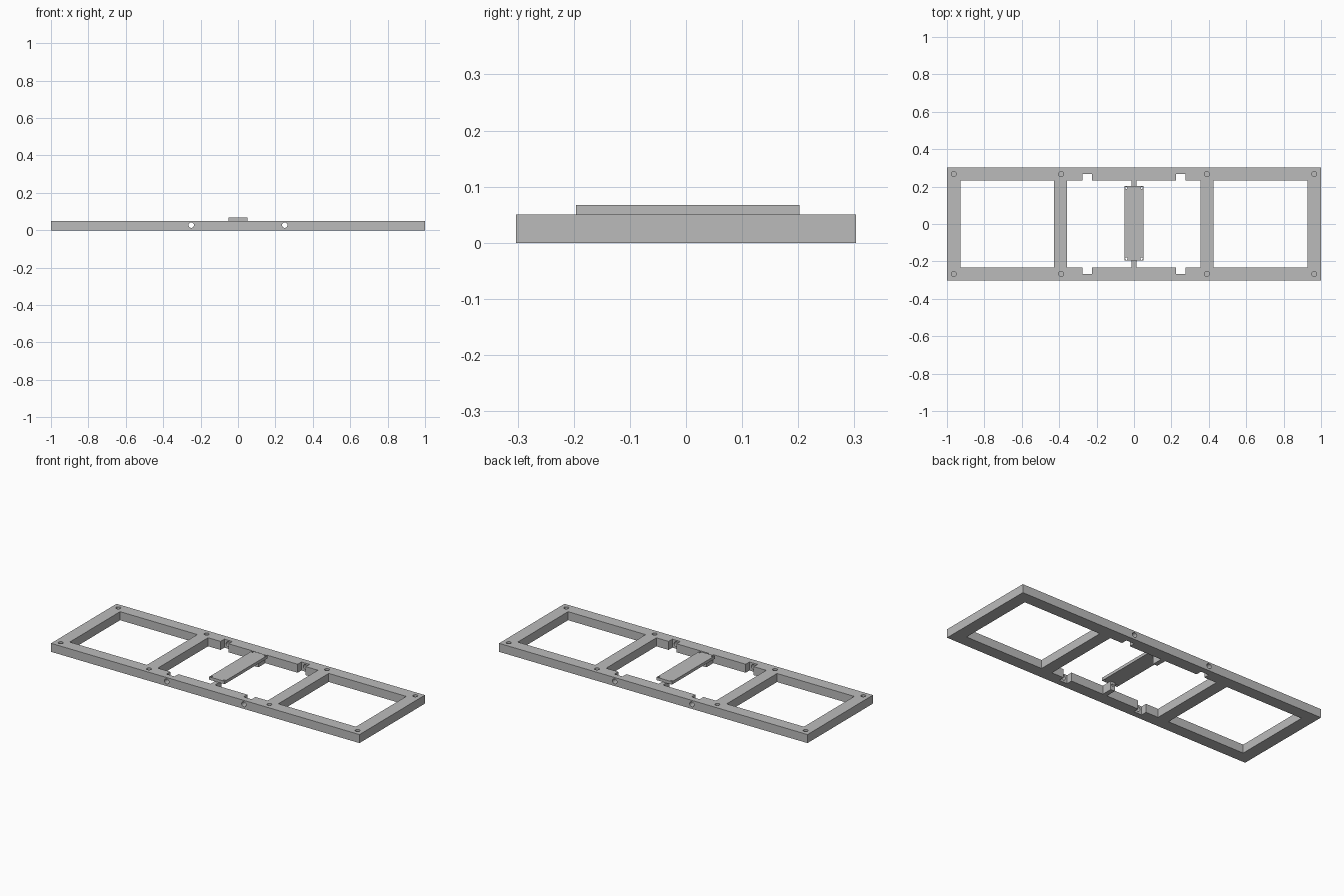
import bpy, bmesh, math
from mathutils import Matrix, Vector

if "Cube" in bpy.data.objects:
    bpy.data.objects.remove(bpy.data.objects["Cube"])

grey = bpy.data.materials.new("plain_grey")
grey.diffuse_color = (0.5, 0.5, 0.5, 1)
grey.use_nodes = True
grey.node_tree.nodes["Principled BSDF"].inputs["Base Color"].default_value = grey.diffuse_color


def add_object(name, bm):
    mesh = bpy.data.meshes.new(name)
    bm.to_mesh(mesh)
    bm.free()
    mesh.materials.append(grey)
    ob = bpy.data.objects.new(name, mesh)
    bpy.context.collection.objects.link(ob)
    return ob


def box(name, x0, x1, y0, y1, z0, z1):
    bm = bmesh.new()
    size = Matrix.Diagonal((x1 - x0, y1 - y0, z1 - z0, 1))
    mid = Matrix.Translation(((x0 + x1) / 2, (y0 + y1) / 2, (z0 + z1) / 2))
    bmesh.ops.create_cube(bm, size=1, matrix=mid @ size)
    return add_object(name, bm)


def rod(name, radius, start, end, sides=24):
    a, b = Vector(start), Vector(end)
    turn = (b - a).to_track_quat('Z', 'Y').to_matrix().to_4x4()
    bm = bmesh.new()
    bmesh.ops.create_cone(bm, cap_ends=True, segments=sides, radius1=radius,
                          radius2=radius, depth=(b - a).length,
                          matrix=Matrix.Translation((a + b) / 2) @ turn)
    return add_object(name, bm)


def cut(ob, cutters):
    """Subtract every cutter, bake the result and remove the cutters."""
    for c in cutters:
        c.hide_render = True
        m = ob.modifiers.new("cut", 'BOOLEAN')
        m.operation, m.solver, m.object = 'DIFFERENCE', 'EXACT', c
    bpy.context.view_layer.update()
    dg = bpy.context.evaluated_depsgraph_get()
    baked = bpy.data.meshes.new_from_object(ob.evaluated_get(dg))
    ob.modifiers.clear()
    ob.data = baked
    for c in cutters:
        bpy.data.objects.remove(c)


H = 0.05          # frame height
W = 0.303         # frame half depth
IN = 0.233        # inner edge of the long rails

# Frame with three windows
frame = box("frame", -1, 1, -W, W, 0, H)
cutters = [box("window", a, b, -IN, IN, -0.1, 0.2)
           for a, b in ((-0.928, -0.427), (-0.357, 0.355), (0.425, 0.928))]
for x in (-0.25, 0.25):
    # Notches in the rails, and the bores that run into them
    cutters.append(box("notch", x - 0.026, x + 0.026, -0.268, 0.268, -0.1, 0.2))
    cutters.append(rod("bore", 0.0145, (x, -0.5, 0.027), (x, 0.5, 0.027)))
# Blind screw holes in the top
for x in (-0.963, -0.39, 0.39, 0.963):
    for y in (-0.267, 0.267):
        cutters.append(rod("screw_hole", 0.0135, (x, y, 0.01), (x, y, 0.1)))
cut(frame, cutters)

# Lugs on the long rails that carry the plate
for side, label in ((-1, "front"), (1, "back")):
    y0, y1 = sorted((side * 0.17, side * IN))
    lug = box(label + "_lug", -0.0135, 0.0135, y0, y1, 0, H)
    cut(lug, [rod("lug_hole", 0.007, (0, side * 0.1, 0.03),
                  (0, side * 0.2, 0.03), 16)])

# Centre plate with small corner holes
plate = box("centre_plate", -0.05, 0.05, -0.196, 0.202, H, 0.067)
cut(plate, [rod("corner_hole", 0.006, (x, y, 0), (x, y, 0.1), 16)
            for x in (-0.041, 0.041) for y in (-0.186, 0.193)])
